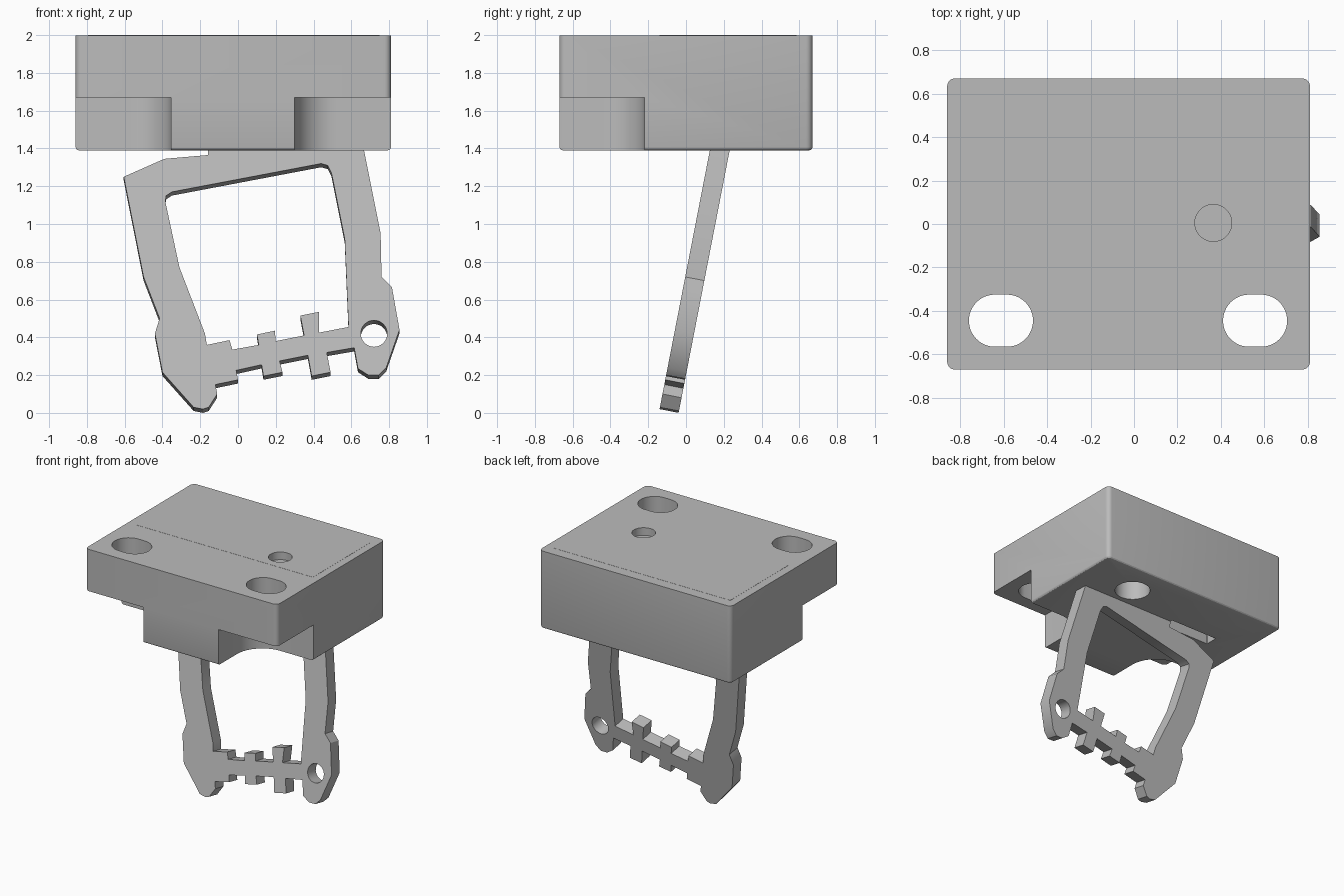
import bpy, bmesh, math

cube = bpy.data.objects.get("Cube")
if cube:
    bpy.data.objects.remove(cube, do_unlink=True)

grey = bpy.data.materials.new("plain_grey")
grey.use_nodes = True
grey.diffuse_color = (0.5, 0.5, 0.5, 1)
grey.node_tree.nodes["Principled BSDF"].inputs["Base Color"].default_value = (0.5, 0.5, 0.5, 1)


def rounded_rect(x0, x1, y0, y1, r, seg=12):
    """Counter-clockwise outline with round corners."""
    pts = []
    corners = ((x1 - r, y1 - r), (x0 + r, y1 - r), (x0 + r, y0 + r), (x1 - r, y0 + r))
    for k, (cx, cy) in enumerate(corners):
        for i in range(seg + 1):
            a = math.pi / 2 * (k + i / seg)
            pts.append((cx + r * math.cos(a), cy + r * math.sin(a)))
    return pts


def prism(name, outline, z0, z1, bottom_bevel=0):
    """Extrude an outline between two heights."""
    bm = bmesh.new()
    verts = [bm.verts.new((x, y, z0)) for x, y in outline]
    bmesh.ops.remove_doubles(bm, verts=verts, dist=1e-5)
    face = bm.faces.new(list(bm.verts))
    top = bmesh.ops.extrude_face_region(bm, geom=[face], use_keep_orig=True)["geom"]
    bmesh.ops.translate(bm, vec=(0, 0, z1 - z0),
                        verts=[g for g in top if isinstance(g, bmesh.types.BMVert)])
    bmesh.ops.recalc_face_normals(bm, faces=bm.faces)
    if bottom_bevel:
        rim = [e for e in bm.edges if all(abs(v.co.z - z0) < 1e-5 for v in e.verts)]
        bmesh.ops.bevel(bm, geom=rim, offset=bottom_bevel, segments=3,
                        profile=0.5, affect='EDGES')
    me = bpy.data.meshes.new(name)
    bm.to_mesh(me)
    bm.free()
    me.materials.append(grey)
    ob = bpy.data.objects.new(name, me)
    bpy.context.collection.objects.link(ob)
    return ob


def activate(ob):
    bpy.ops.object.select_all(action='DESELECT')
    ob.select_set(True)
    bpy.context.view_layer.objects.active = ob


def cut(ob, cutters):
    activate(ob)
    for c in cutters:
        mod = ob.modifiers.new(c.name, 'BOOLEAN')
        mod.operation, mod.solver, mod.object = 'DIFFERENCE', 'EXACT', c
        bpy.ops.object.modifier_apply(modifier=mod.name)


def smooth(ob):
    activate(ob)
    bpy.ops.object.shade_smooth_by_angle(angle=math.radians(30))


# Mounting block and the flush panel on its top
block = prism("mounting_block", rounded_rect(-.86, .81, -.67, .67, .035, 5), 1.39, 1.999, .018)
panel = prism("top_panel", rounded_rect(-.795, .75, -.14, .585, .004, 1), 1.995, 2)

# Cutters: corner reliefs, slots, holes and the groove that holds the frame
pin = prism("pin_hole_cutter", rounded_rect(.28, .45, -.08, .09, .085), 1.94, 2.1)
cutters = [
    prism("right_relief_cutter", rounded_rect(.30, 1.3, -1.2, -.22, .22), 1.2, 1.67),
    prism("left_relief_cutter", rounded_rect(-1.36, -.355, -1.2, -.22, .22), 1.2, 1.67),
    prism("right_slot_cutter", rounded_rect(.41, .705, -.565, -.325, .1199), 1.2, 2.1),
    prism("left_slot_cutter", rounded_rect(-.76, -.465, -.565, -.325, .1199), 1.2, 2.1),
    prism("bottom_hole_cutter", rounded_rect(.22, .48, .27, .53, .13), 1.2, 1.65),
    prism("groove_cutter", rounded_rect(-.58, -.16, .15, .25, .005, 1), 1.2, 1.47),
    pin,
]
cut(block, cutters)
cut(panel, [pin])
smooth(block)
for c in cutters:
    bpy.data.objects.remove(c, do_unlink=True)

# Leaning frame: outline, window and pivot hole in one filled curve
outer = [(-.605, 1.25), (-.39, 1.345), (-.16, 1.365), (-.16, 1.45), (.655, 1.45),
         (.755, .95), (.76, .72), (.815, .665), (.855, .44), (.785, .24), (.745, .2),
         (.69, .2), (.635, .235), (.615, .345), (.47, .32), (.49, .215), (.39, .195),
         (.37, .305), (.22, .275), (.235, .215), (.135, .195), (.125, .255), (-.01, .225),
         (0, .175), (-.12, .15), (-.11, .1), (-.155, .03), (-.185, .02), (-.235, .03),
         (-.4, .215), (-.44, .42), (-.415, .5), (-.5, .72)]
window = [(-.385, 1.12), (-.38, 1.15), (-.35, 1.17), (.44, 1.32), (.475, 1.31), (.495, 1.27),
          (.565, .92), (.585, .455), (.43, .425), (.445, .365), (.445, .42), (.43, .535),
          (.33, .515), (.35, .41), (.2, .38), (.195, .435), (.1, .415), (.11, .36),
          (-.03, .335), (-.045, .385), (-.165, .36), (-.175, .42), (-.31, .77)]
window = [p for p in window if p[0] != .445]
pivot = [(.72 + .07 * math.cos(a), .42 + .07 * math.sin(a))
         for a in (i * math.tau / 32 for i in range(32))]

lean = math.radians(11)
half = .0515
curve = bpy.data.curves.new("latch_frame", 'CURVE')
curve.dimensions, curve.fill_mode, curve.extrude = '2D', 'BOTH', half
for loop in (outer, window, pivot):
    spline = curve.splines.new('POLY')
    spline.points.add(len(loop) - 1)
    for point, (x, z) in zip(spline.points, loop):
        point.co = (x, z / math.cos(lean), 0, 1)
    spline.use_cyclic_u = True
curve.materials.append(grey)
frame = bpy.data.objects.new("latch_frame", curve)
bpy.context.collection.objects.link(frame)
frame.rotation_euler.x = math.pi / 2 - lean
frame.location = (0, -.144 + half * math.cos(lean), -half * math.sin(lean))
activate(frame)
bpy.ops.object.convert(target='MESH')
frame = bpy.context.object

# Weld the rims so the sides and caps shade as one solid
bm = bmesh.new()
bm.from_mesh(frame.data)
bmesh.ops.remove_doubles(bm, verts=bm.verts, dist=1e-5)
bmesh.ops.recalc_face_normals(bm, faces=bm.faces)
bm.to_mesh(frame.data)
bm.free()
smooth(frame)
